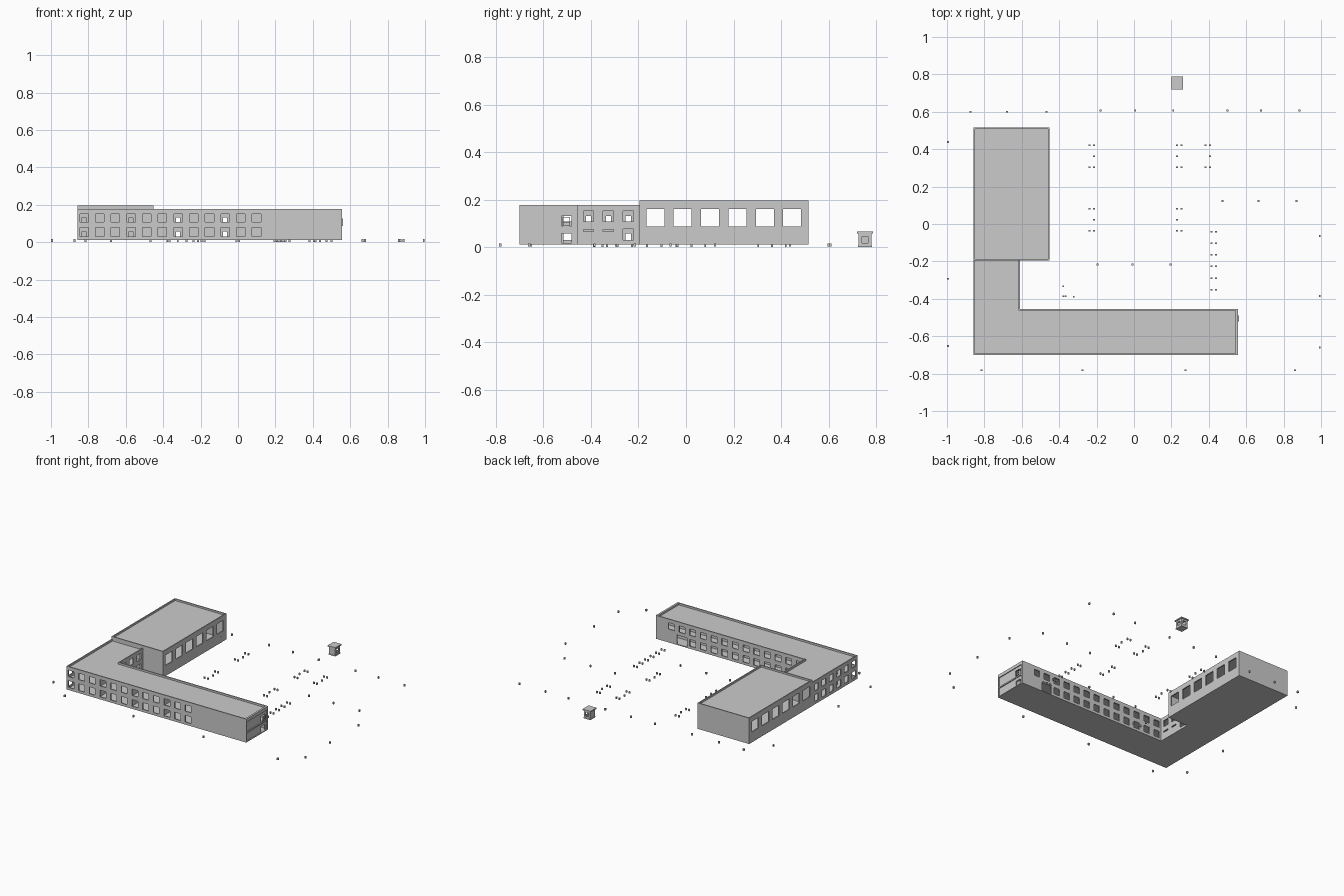
import bpy, bmesh

if "Cube" in bpy.data.objects:
    bpy.data.objects.remove(bpy.data.objects["Cube"])

T = 0.008                      # wall thickness
Z0, ZM, ZH = 0.012, 0.178, 0.196   # base, wing top, hall top
LOW, UPP = (0.030, 0.0775), (0.107, 0.152)      # window rows
DLOW, DUPP = (0.018, 0.057), (0.090, 0.132)     # interior door heights
X0, X1, Y0, Y1 = -0.858, 0.556, -0.701, -0.195
COURT_X, COURT_Y = -0.610, -0.455
HX, HY = -0.452, 0.516


def finish(name, bm):
    me = bpy.data.meshes.new(name)
    bm.to_mesh(me)
    bm.free()
    ob = bpy.data.objects.new(name, me)
    bpy.context.collection.objects.link(ob)
    return ob


def add_box(bm, x0, x1, y0, y1, z0, z1):
    vs = bmesh.ops.create_cube(bm, size=1)["verts"]
    for v in vs:
        v.co = (x1 if v.co.x > 0 else x0, y1 if v.co.y > 0 else y0, z1 if v.co.z > 0 else z0)


def boxes(name, items):
    bm = bmesh.new()
    for b in items:
        add_box(bm, *b)
    return finish(name, bm)


def wall(name, along, pos, a0, a1, z0, z1, holes=(), t=T):
    """Vertical wall centred on pos, running along 'x' or 'y', with rectangular openings."""
    us = sorted({round(u, 4) for u in [a0, a1] + [k for h in holes for k in h[:2]]})
    zs = sorted({round(z, 4) for z in [z0, z1] + [k for h in holes for k in h[2:]]})
    bm = bmesh.new()
    grid = [[bm.verts.new((u, pos, z) if along == 'x' else (pos, u, z)) for z in zs] for u in us]
    for i in range(len(us) - 1):
        for j in range(len(zs) - 1):
            u, z = (us[i] + us[i + 1]) / 2, (zs[j] + zs[j + 1]) / 2
            if not any(h[0] < u < h[1] and h[2] < z < h[3] for h in holes):
                bm.faces.new((grid[i][j], grid[i + 1][j], grid[i + 1][j + 1], grid[i][j + 1]))
    loose = [v for v in bm.verts if not v.link_faces]
    bmesh.ops.delete(bm, geom=loose, context='VERTS')
    ob = finish(name, bm)
    m = ob.modifiers.new("thickness", 'SOLIDIFY')
    m.thickness, m.offset = t, 0
    return ob


def row(centres, width, *levels):
    return [(c - width / 2, c + width / 2, *lv) for c in centres for lv in levels]


H = T / 2
wx = [-0.823 + i * 0.0838 for i in range(16)]       # window axes along the long wing
wy = [-0.243 - i * 0.0838 for i in range(6)]        # window axes along the short wing

# Outer walls of the L-shaped wings
wall("south_wall", 'x', Y0 + H, X0, X1, Z0, ZM, row(wx[:12], 0.046, LOW, UPP))
wall("west_wall", 'y', X0 + H, Y0 + T, Y1, Z0, ZM, row(wy, 0.044, LOW, UPP))
wall("court_north_wall", 'x', COURT_Y - H, COURT_X - T, X1, Z0, ZM,
     row(wx[3:14], 0.046, LOW) + row(wx[3:], 0.046, UPP) + [(0.312, 0.390, 0.018, 0.085)])
wall("court_east_wall", 'y', COURT_X - H, COURT_Y, Y1, Z0, ZM,
     row(wy[:3], 0.044, UPP) + row(wy[:1], 0.044, LOW) + row(wy[1:3], 0.044, (0.065, 0.074)))

# East end: recessed wall framed by slab edges
wall("east_end_wall", 'y', 0.546, Y0 + T, COURT_Y - T, Z0, ZM,
     row([-0.504], 0.042, DLOW, DUPP))
boxes("east_end_bands", [(0.55, X1, Y0 + T, COURT_Y - T, a, b)
                         for a, b in ((Z0, 0.018), (0.077, 0.086), (0.155, ZM))])
boxes("east_end_railing", [(X1, 0.561, -0.520, -0.488, z, z + 0.003) for z in (0.088, 0.104, 0.124)]
      + [(X1, 0.561, y, y + 0.003, 0.086, 0.127) for y in (-0.520, -0.491)])

# Floors and roofs
for nm, a, b in (("base", Z0, 0.018), ("upper_floor", 0.080, 0.090), ("roof", 0.158, 0.165)):
    boxes("wing_" + nm, [(X0 + H, 0.55, Y0 + H, COURT_Y - H, a, b),
                         (X0 + H, COURT_X - H, COURT_Y - H, Y1, a, b)])

# Interior corridor walls and room partitions
wall("long_corridor_wall", 'x', -0.54, X0 + T, 0.542, 0.018, 0.158,
     row([wx[k] for k in (0, 3, 6, 9)], 0.022, DLOW, DUPP), 0.005)
wall("short_corridor_wall", 'y', -0.70, -0.5375, Y1, 0.018, 0.158,
     row(wy[:3], 0.022, DLOW, DUPP) + row([wy[3]], 0.044, DLOW, DUPP), 0.005)
for k in (2, 5, 8, 11):
    wall("room_partition", 'y', wx[k] + 0.042, Y0 + T, -0.5425, 0.018, 0.158, (), 0.005)

# Hall block
hall_y = [-0.129 + i * 0.1152 for i in range(6)]
hall_win = row(hall_y, 0.076, (0.086, 0.160))
wall("hall_east_wall", 'y', HX - H, Y1, HY, Z0, ZH, hall_win)
wall("hall_west_wall", 'y', X0 + H, Y1, HY, Z0, ZH, hall_win)
wall("hall_north_wall", 'x', HY - H, X0 + T, HX - T, Z0, ZH)
wall("hall_south_wall", 'x', Y1 + H, X0 + T, HX - T, Z0, ZH)
boxes("hall_door", [(HX - H, HX + 0.001, 0.425, 0.465, Z0, 0.055)])
boxes("hall_floor_and_roof", [(X0 + H, HX - H, Y1 + H, HY - H, a, b)
                              for a, b in ((Z0, 0.018), (0.176, 0.184))])

# Small kiosk
kx0, kx1, ky0, ky1 = 0.206, 0.256, 0.726, 0.782
opening = (0.742, 0.767, 0.018, 0.045)
wall("kiosk_east_wall", 'y', kx1 - 0.002, ky0, ky1, 0.004, 0.057, [opening], 0.004)
wall("kiosk_west_wall", 'y', kx0 + 0.002, ky0, ky1, 0.004, 0.057, (), 0.004)
wall("kiosk_north_wall", 'x', ky1 - 0.002, kx0 + 0.004, kx1 - 0.004, 0.004, 0.057,
     [(0.219, 0.243, 0.018, 0.045)], 0.004)
wall("kiosk_south_wall", 'x', ky0 + 0.002, kx0 + 0.004, kx1 - 0.004, 0.004, 0.057, (), 0.004)
boxes("kiosk_base", [(kx0 - 0.002, kx1 + 0.002, ky0 - 0.002, ky1 + 0.002, 0, 0.006)])
boxes("kiosk_roof", [(0.200, 0.262, 0.720, 0.788, 0.057, 0.065)])

# Site bollards: perimeter and courtyard
spots = [(x, 0.60) for x in (-0.874, -0.68, -0.468)]
spots += [(x, 0.607) for x in (-0.18, 0.007, 0.21, 0.5, 0.68, 0.885)]
spots += [(-0.995, y) for y in (0.438, -0.293, -0.653)]
spots += [(0.993, y) for y in (-0.065, -0.385, -0.66)]
spots += [(x, -0.782) for x in (-0.815, -0.275, 0.275, 0.86)]
spots += [(x, 0.122) for x in (0.473, 0.666, 0.869)]
spots += [(x, -0.216) for x in (-0.195, -0.008, 0.195)]
boxes("bollards", [(x - .005, x + .005, y - .005, y + .005, 0.002, 0.016) for x, y in spots])

# Paired courtyard stools
pairs = []
for xa, xb, yc in ((-0.213, -0.238, 0.362), (-0.213, -0.238, 0.023), (0.230, 0.254, 0.362),
                   (0.230, 0.254, 0.023), (0.407, 0.383, 0.362)):
    pairs += [(xa, yc)] + [(x, yc + d) for x in (xa, xb) for d in (-0.058, 0.058)]
for i in range(6):
    pairs.append((0.414, -0.041 - i * 0.062))
    pairs.append((0.438, -0.041 - i * 0.062))
pairs += [(-0.378, -0.332), (-0.378, -0.385), (-0.366, -0.385), (-0.322, -0.388)]
boxes("stools", [(x - .005, x + .005, y - .004, y + .004, 0, 0.014) for x, y in pairs])
